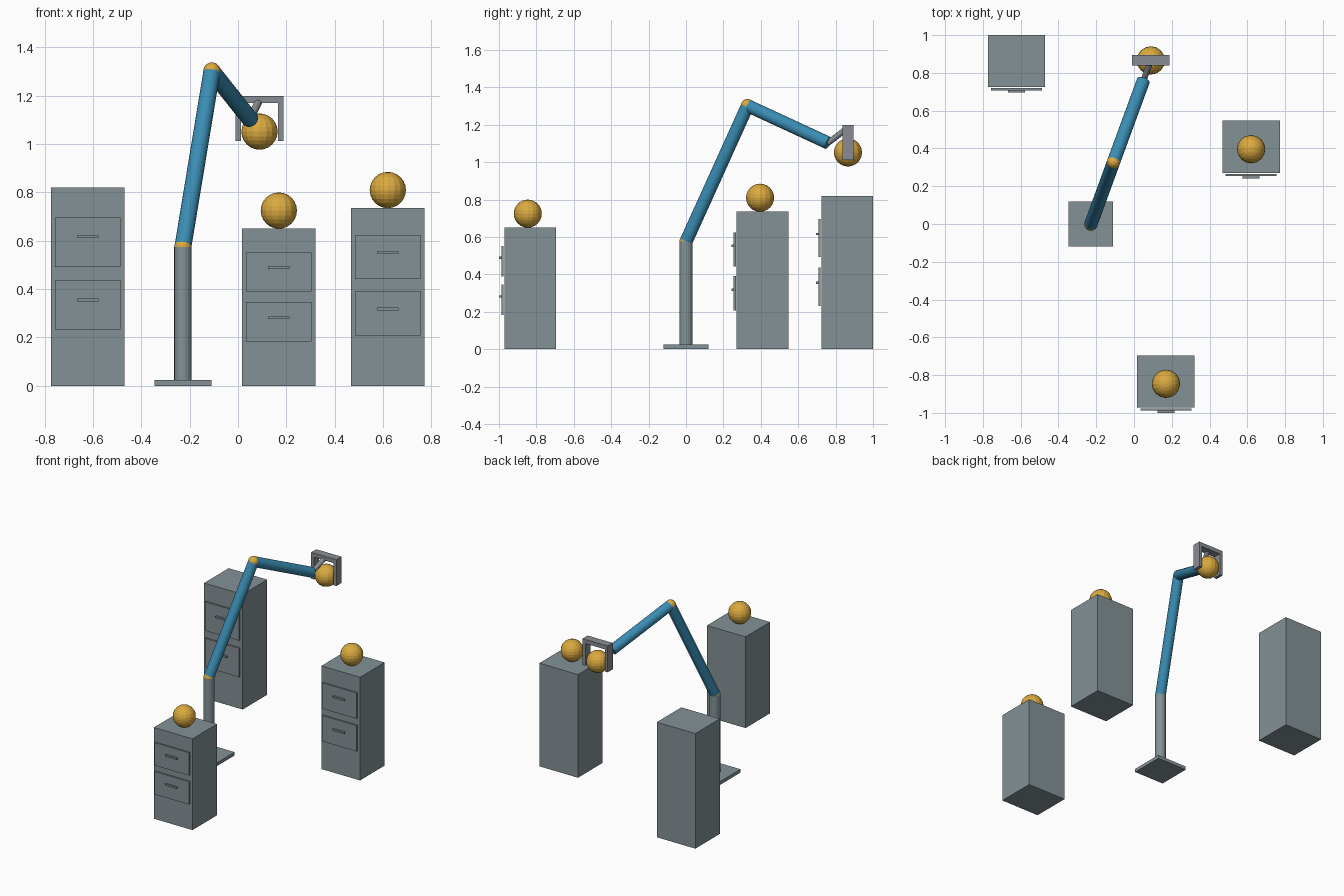
import bpy
from mathutils import Vector

if "Cube" in bpy.data.objects:
    bpy.data.objects.remove(bpy.data.objects["Cube"])


def material(name, rgb):
    m = bpy.data.materials.new(name)
    m.diffuse_color = (*rgb, 1)
    m.use_nodes = True
    m.node_tree.nodes["Principled BSDF"].inputs["Base Color"].default_value = m.diffuse_color
    return m


GREY = material("cabinet grey", (0.23, 0.285, 0.305))
STEEL = material("gripper grey", (0.25, 0.27, 0.29))
BLUE = material("arm blue", (0.042, 0.265, 0.45))
GOLD = material("gold", (0.70, 0.40, 0.05))


def finish(name, mat):
    ob = bpy.context.object
    ob.name = name
    ob.data.materials.append(mat)
    return ob


def box(name, lo, hi, mat):
    lo, hi = Vector(lo), Vector(hi)
    bpy.ops.mesh.primitive_cube_add(size=1, location=(lo + hi) / 2)
    ob = finish(name, mat)
    ob.scale = hi - lo
    return ob


def ball(name, centre, r, mat, segments=16, rings=12):
    bpy.ops.mesh.primitive_uv_sphere_add(segments=segments, ring_count=rings,
                                         radius=r, location=centre)
    return finish(name, mat)


def rod(name, a, b, r, mat, sides=20):
    a, b = Vector(a), Vector(b)
    bpy.ops.mesh.primitive_cylinder_add(vertices=sides, radius=r,
                                        depth=(b - a).length, location=(a + b) / 2)
    ob = finish(name, mat)
    ob.rotation_euler = (b - a).to_track_quat('Z', 'Y').to_euler()
    return ob


# Cabinets: carcass, two drawer fronts, two handles, optional ball on top
W, D, R = 0.304, 0.276, 0.075


def cabinet(name, x, front, h, topped):
    box(name + "_body", (x - W / 2, front, 0), (x + W / 2, front + D, h), GREY)
    for label, z0, z1, zh in (("upper", 0.60, 0.85, 0.752), ("lower", 0.283, 0.533, 0.433)):
        box(f"{name}_{label}_drawer", (x - 0.135, front - 0.016, z0 * h),
            (x + 0.135, front - 0.005, z1 * h), GREY)
        box(f"{name}_{label}_handle", (x - 0.045, front - 0.029, zh * h - 0.006),
            (x + 0.045, front - 0.014, zh * h + 0.006), GREY)
    if topped:
        ball(name + "_ball", (x, front + D / 2 - 0.013, h + R), R, GOLD)


cabinet("tall_cabinet", -0.622, 0.724, 0.82, False)
cabinet("short_cabinet", 0.169, -0.971, 0.65, True)
cabinet("middle_cabinet", 0.620, 0.271, 0.735, True)

# Robot arm: base plate, column, joints and links
shoulder, elbow, wrist = (-0.228, 0, 0.575), (-0.108, 0.329, 1.302), (0.05, 0.76, 1.103)
box("base_plate", (-0.346, -0.119, 0), (-0.110, 0.119, 0.024), GREY)
rod("column", (-0.228, 0, 0.02), shoulder, 0.036, GREY)
ball("shoulder_joint", shoulder, 0.036, GOLD)
rod("upper_arm", shoulder, elbow, 0.035, BLUE)
ball("elbow_joint", elbow, 0.036, GOLD)
rod("forearm", elbow, wrist, 0.035, BLUE)
rod("wrist_rod", wrist, (0.088, 0.862, 1.182), 0.016, STEEL, 16)

# Gripper: cross bar with a finger on each side, holding a ball
GX, Y0, Y1 = 0.089, 0.838, 0.896
box("gripper_bar", (GX - 0.099, Y0, 1.170), (GX + 0.099, Y1, 1.199), STEEL)
for side, label in ((-1, "left"), (1, "right")):
    c = GX + side * 0.088
    box(label + "_finger", (c - 0.011, Y0, 1.012), (c + 0.011, Y1, 1.172), STEEL)
ball("held_ball", (GX, 0.866, 1.052), R, GOLD)
